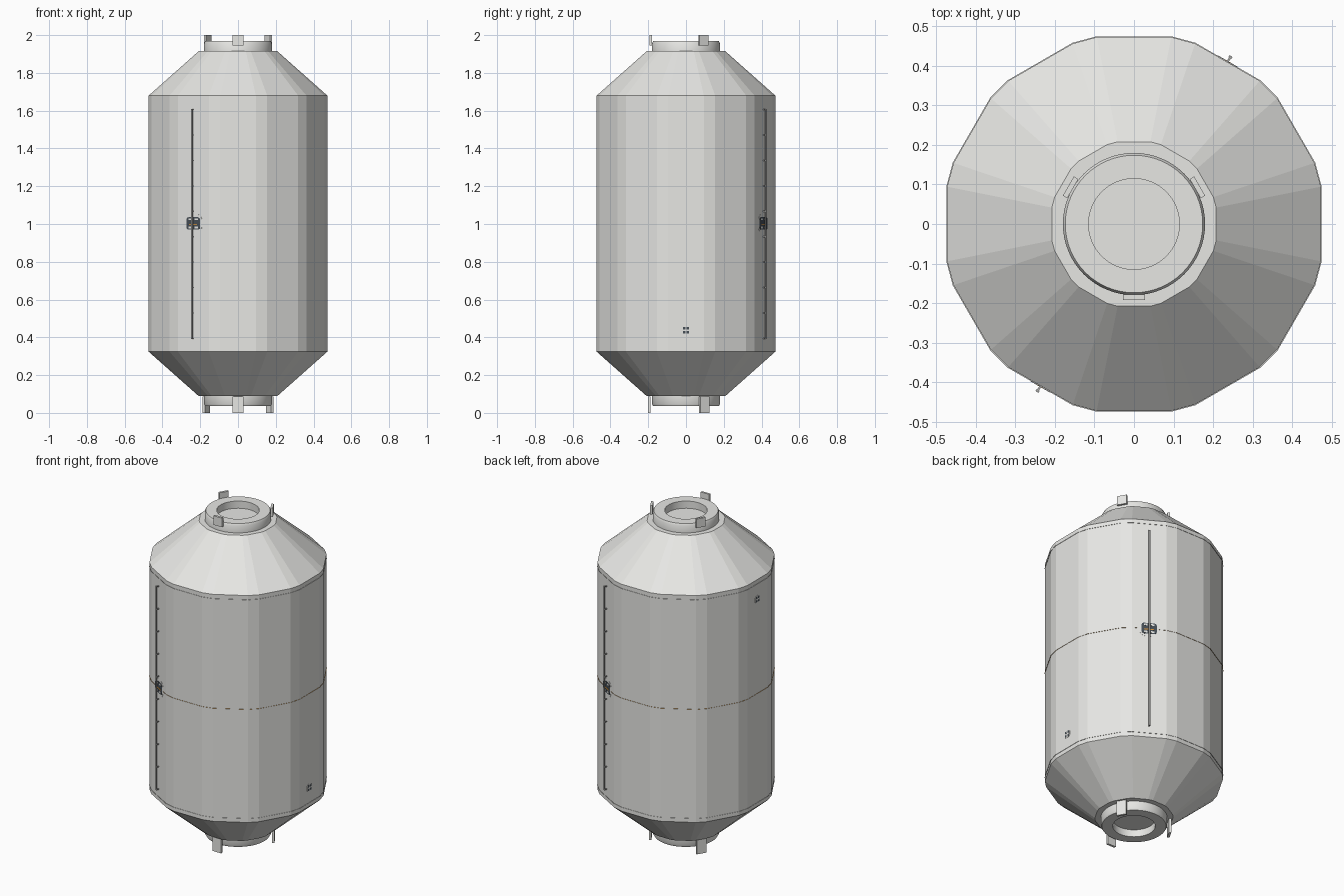
import bpy, bmesh, math
from mathutils import Matrix

cube = bpy.data.objects.get("Cube")
if cube:
    bpy.data.objects.remove(cube, do_unlink=True)

MID = 1.002      # height of the mirror plane between the two ends
WALL = 0.473     # distance from the axis to a wall panel


def material(name, rgb):
    m = bpy.data.materials.new(name)
    m.use_nodes = True
    m.diffuse_color = (*rgb, 1)
    m.node_tree.nodes["Principled BSDF"].inputs["Base Color"].default_value = (*rgb, 1)
    return m


SHELL = material("shell_light_grey", (0.81, 0.81, 0.785))
DARK = material("dark_slate", (0.06, 0.075, 0.09))
STEEL = material("rail_grey", (0.42, 0.42, 0.41))
ORANGE = material("orange", (0.7, 0.3, 0.04))

# Twelve wide panels with narrow bevel strips between them
PANEL_ANGLES = [math.radians(30 * k + s * 11.3) for k in range(12) for s in (-1, 1)]
PANEL_SCALE = 1 / math.cos(math.radians(11.3))
ROUND_ANGLES = [math.tau * k / 64 for k in range(64)]


def finish(name, bm, mat, angle=0, smooth=False):
    bmesh.ops.recalc_face_normals(bm, faces=bm.faces)
    bm.transform(Matrix.Rotation(math.radians(angle), 4, 'Z'))
    mesh = bpy.data.meshes.new(name)
    bm.to_mesh(mesh)
    bm.free()
    mesh.materials.append(mat)
    ob = bpy.data.objects.new(name, mesh)
    bpy.context.collection.objects.link(ob)
    if smooth:
        bpy.ops.object.select_all(action='DESELECT')
        ob.select_set(True)
        bpy.context.view_layer.objects.active = ob
        bpy.ops.object.shade_smooth_by_angle(angle=math.radians(30))


def lathe(name, profile, angles, mat, scale=1, smooth=False, capped=True):
    """Sweep (radius, z) points round the axis, capping the ends if asked."""
    bm = bmesh.new()
    rings = [[bm.verts.new((r * scale * math.cos(a), r * scale * math.sin(a), z))
              for a in angles] for r, z in profile]
    if capped:
        bm.faces.new(rings[0])
        bm.faces.new(rings[-1])
    n = len(angles)
    for a, b in zip(rings, rings[1:]):
        for i in range(n):
            j = (i + 1) % n
            bm.faces.new((a[i], a[j], b[j], b[i]))
    finish(name, bm, mat, smooth=smooth)


def plate(name, angle, r0, r1, y, z, w, h, mat, corner=0.0):
    """Block facing outward at the given angle, with rounded corners if asked."""
    steps = 5 if corner else 1
    outline = []
    for q, (sy, sz) in enumerate(((1, 1), (-1, 1), (-1, -1), (1, -1))):
        for s in range(steps):
            a = math.pi / 2 * (q + s / max(steps - 1, 1))
            outline.append((y + sy * (w / 2 - corner) + corner * math.cos(a),
                            z + sz * (h / 2 - corner) + corner * math.sin(a)))
    bm = bmesh.new()
    inner = [bm.verts.new((r0, *p)) for p in outline]
    outer = [bm.verts.new((r1, *p)) for p in outline]
    bm.faces.new(inner)
    bm.faces.new(outer)
    n = len(outline)
    for i in range(n):
        j = (i + 1) % n
        bm.faces.new((inner[i], inner[j], outer[j], outer[i]))
    finish(name, bm, mat, angle)


# Main shell: faceted barrel with a cone at each end
half = [(WALL, 1.68), (0.208, 1.915)]
hull = [(r, 2 * MID - z) for r, z in reversed(half)] + half
lathe("hull", hull, PANEL_ANGLES, SHELL, PANEL_SCALE)

# Round collars with a shallow recess
collar = [(0.115, 1.925), (0.115, 1.968), (0.174, 1.968), (0.18, 1.957), (0.18, 1.91)]
lathe("top_collar", collar, ROUND_ANGLES, SHELL, smooth=True)
lathe("bottom_collar", [(r, 2 * MID - z) for r, z in collar], ROUND_ANGLES, SHELL, smooth=True)

# Guide tabs round each collar
for a in (30, 150, 270):
    plate(f"top_guide_tab_{a}", a, 0.179, 0.192, 0, 1.973, 0.056, 0.054, SHELL)
    plate(f"bottom_guide_tab_{a}", a, 0.187, 0.2, 0, 0.044, 0.056, 0.088, SHELL)

# Flat seam rings round the barrel, the middle one orange
for name, z, mat in (("upper_seam", 1.655, SHELL), ("middle_seam", 1.0, ORANGE),
                     ("lower_seam", 0.348, SHELL)):
    lathe(name, [(WALL - 0.01, z), (WALL + 0.002, z)], PANEL_ANGLES, mat,
          PANEL_SCALE, capped=False)

# Two opposite handrails on posts, each with a grapple fitting at mid height
for a in (60, 240):
    plate("handrail", a, 0.485, 0.491, 0, 1.0, 0.009, 1.22, STEEL)
    for i in range(10):
        z = 0.394 + i * 1.212 / 9
        plate("handrail_post", a, WALL - 0.005, 0.486, 0, z, 0.005, 0.006, STEEL)

    plate("grapple_base", a, WALL - 0.01, WALL + 0.001, 0, 1.003, 0.106, 0.096, SHELL, 0.03)
    plate("grapple_panel", a, WALL - 0.01, WALL + 0.002, 0, 1.003, 0.084, 0.066, DARK, 0.014)
    for sy in (-1, 1):
        for sz in (-1, 1):
            plate("grapple_pad", a, WALL, WALL + 0.003, sy * 0.019, 1.003 + sz * 0.022,
                  0.02, 0.01, SHELL)
    plate("grapple_band", a, WALL, WALL + 0.003, 0, 0.997, 0.05, 0.007, ORANGE)

# Small sockets on the two sides, at opposite heights
for a, z in ((0, 0.437), (180, 1.563)):
    plate("socket_plate", a, WALL - 0.01, WALL + 0.001, 0, z, 0.046, 0.044, SHELL, 0.012)
    for sy in (-1, 1):
        for sz in (-1, 1):
            plate("socket_recess", a, WALL, WALL + 0.0015, sy * 0.01, z + sz * 0.01,
                  0.013, 0.013, DARK)
